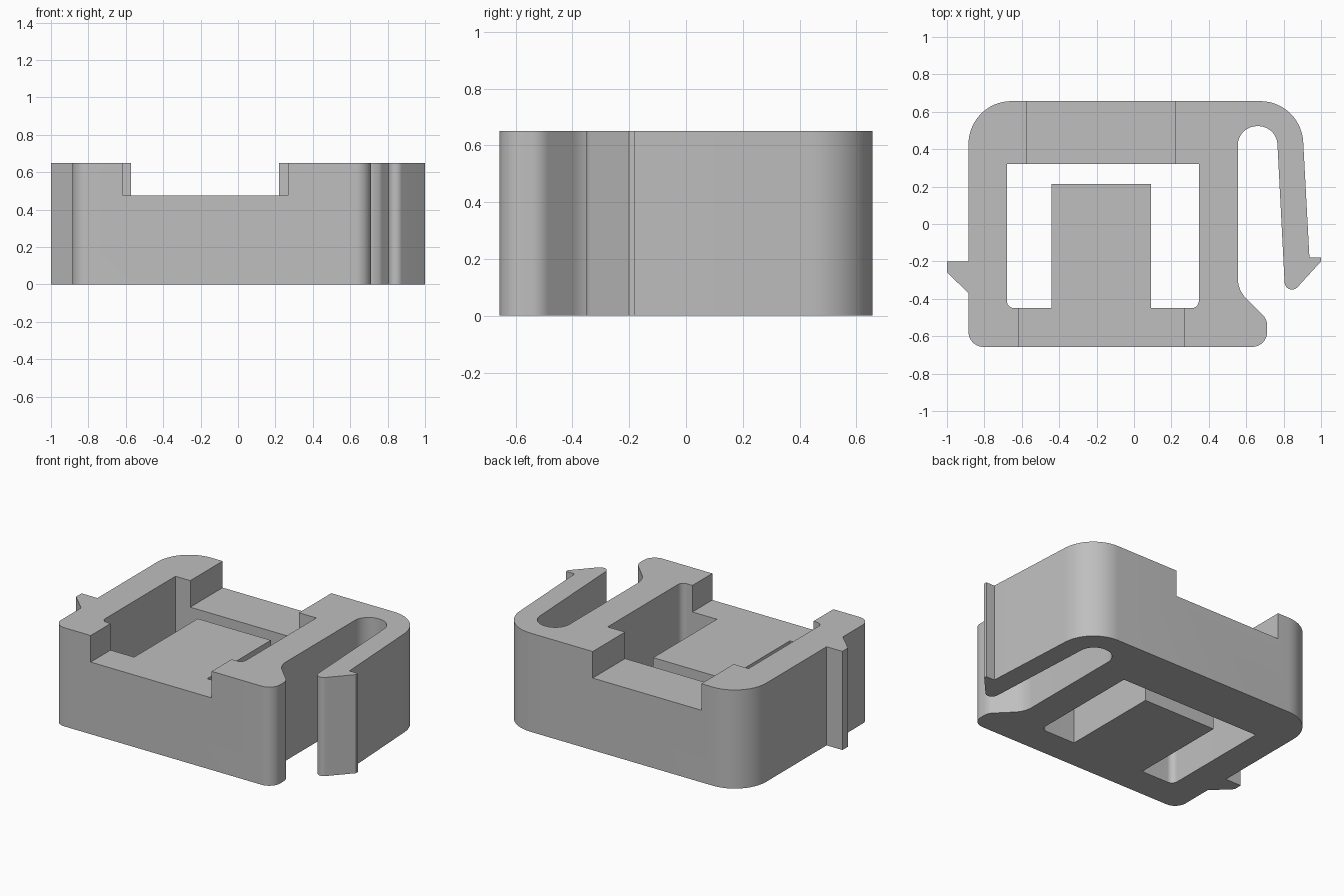
import bpy, bmesh, math
from mathutils import Vector

old = bpy.data.objects.get("Cube")
if old:
    bpy.data.objects.remove(old, do_unlink=True)

HEIGHT, FLOOR = 0.65, 0.475   # full height and recessed level
BACK = 0.657                  # half depth

plastic = bpy.data.materials.new("grey plastic")
plastic.use_nodes = True
colour = (0.52, 0.52, 0.52, 1)
plastic.diffuse_color = colour
plastic.node_tree.nodes["Principled BSDF"].inputs["Base Color"].default_value = colour


def rounded(corners):
    """Turn (x, y[, radius]) corners into a loop with filleted corners."""
    loop = []
    for i, (x, y, *radius) in enumerate(corners):
        p = Vector((x, y))
        if not radius:
            loop.append(p)
            continue
        r = radius[0]
        a = (Vector(corners[i - 1][:2]) - p).normalized()
        b = (Vector(corners[(i + 1) % len(corners)][:2]) - p).normalized()
        half = a.angle(b) / 2
        centre = p + (a + b).normalized() * r / math.sin(half)
        start = p + a * r / math.tan(half) - centre
        end = p + b * r / math.tan(half) - centre
        sweep = math.pi - 2 * half
        sign = 1 if start.cross(end) > 0 else -1
        steps = max(4, round(sweep / math.radians(6)))
        for k in range(steps + 1):
            t = sign * sweep * k / steps
            c, s = math.cos(t), math.sin(t)
            loop.append(centre + Vector((start.x * c - start.y * s,
                                         start.x * s + start.y * c)))
    return loop


def prism(name, corners, low, high):
    """Extrude a filleted outline between two heights."""
    bm = bmesh.new()
    face = bm.faces.new([bm.verts.new((p.x, p.y, low)) for p in rounded(corners)])
    made = bmesh.ops.extrude_face_region(bm, geom=[face])["geom"]
    bmesh.ops.translate(bm, vec=(0, 0, high - low),
                        verts=[v for v in made if isinstance(v, bmesh.types.BMVert)])
    bmesh.ops.recalc_face_normals(bm, faces=bm.faces)
    mesh = bpy.data.meshes.new(name)
    bm.to_mesh(mesh)
    bm.free()
    mesh.materials.append(plastic)
    obj = bpy.data.objects.new(name, mesh)
    bpy.context.collection.objects.link(obj)
    return obj


# Frame with side hook, grip nub and spring latch in one outline
frame = prism("clip_frame", [
    (-0.885, -BACK, 0.08), (0.712, -BACK, 0.08),             # front edge
    (0.712, -0.51, 0.08), (0.555, -0.353, 0.15),             # grip nub
    (0.555, 0.523, 0.102), (0.762, 0.523, 0.102),            # latch slot
    (0.81, -0.408, 0.04), (1, -0.2), (1, -0.18), (0.938, -0.18),  # latch tip
    (0.893, BACK, 0.23), (-0.885, BACK, 0.23),               # back edge
    (-0.885, -0.2), (-1, -0.2), (-1, -0.258), (-0.885, -0.37),    # side hook
], 0, HEIGHT)

# U-shaped opening that leaves the central tongue
opening = prism("opening_cutter", [
    (-0.68, -0.45, 0.04), (-0.442, -0.45), (-0.442, 0.213), (0.09, 0.213),
    (0.09, -0.45), (0.347, -0.45, 0.04), (0.347, 0.32), (-0.68, 0.32),
], -0.1, HEIGHT + 0.1)

# Channel over front wall, tongue and back wall, wider at the front
channel = prism("channel_cutter", [
    (-0.614, -0.8), (0.268, -0.8), (0.268, -0.3), (0.22, -0.3),
    (0.22, 0.8), (-0.572, 0.8), (-0.572, -0.3), (-0.614, -0.3),
], FLOOR, HEIGHT + 0.1)

bpy.ops.object.select_all(action="DESELECT")
bpy.context.view_layer.objects.active = frame
frame.select_set(True)
for cutter in (opening, channel):
    cutter.hide_render = True
    cut = frame.modifiers.new(cutter.name, "BOOLEAN")
    cut.operation, cut.solver, cut.object = "DIFFERENCE", "EXACT", cutter
    bpy.ops.object.modifier_apply(modifier=cut.name)
    bpy.data.objects.remove(cutter, do_unlink=True)

bpy.ops.object.shade_smooth_by_angle(angle=math.radians(25))
